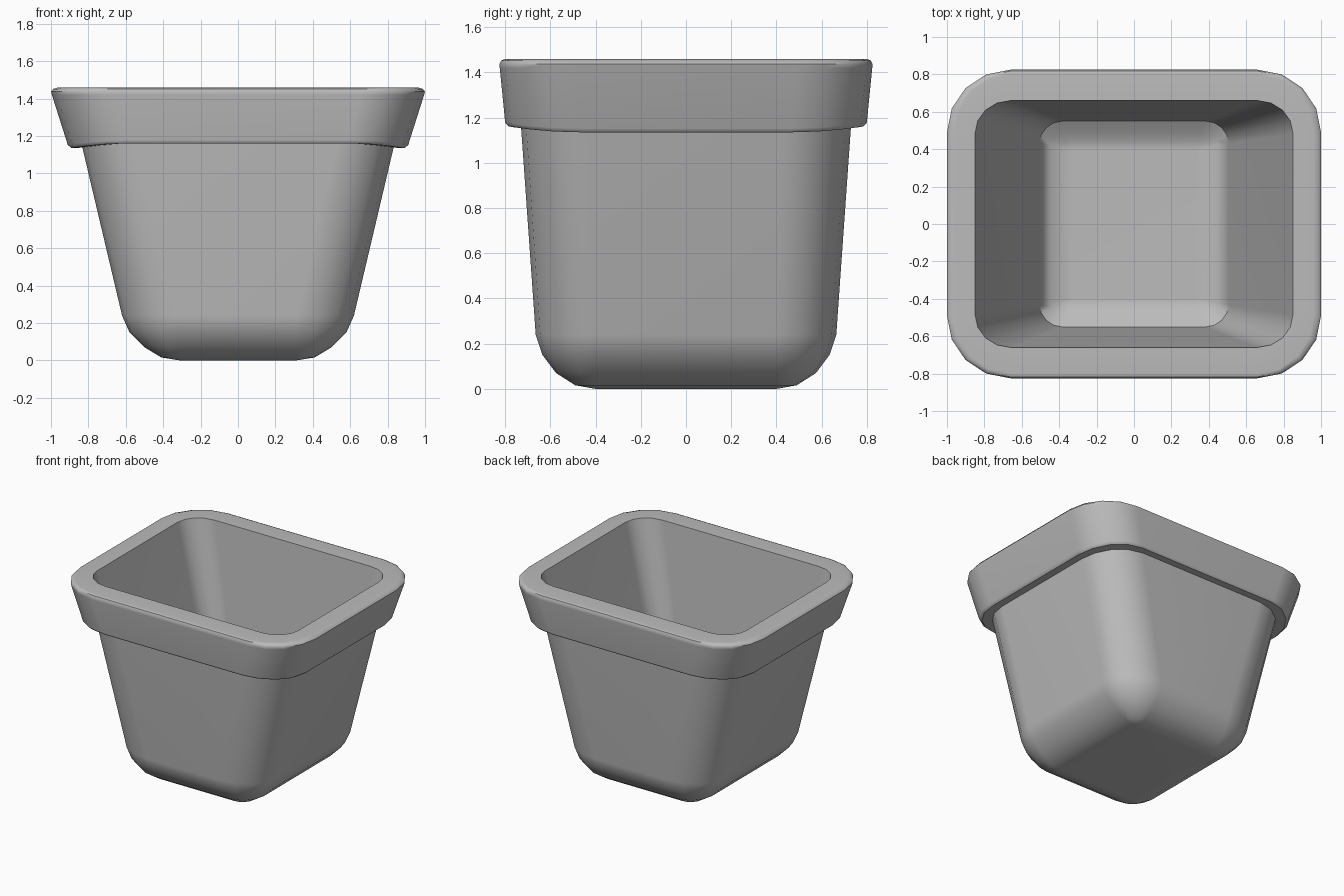
import bpy
import bmesh
from math import sin, cos, pi

if "Cube" in bpy.data.objects:
    bpy.data.objects.remove(bpy.data.objects["Cube"], do_unlink=True)

CORNER_STEPS = 4

# One flat grey for the whole pot
grey = bpy.data.materials.new("plain grey")
grey.use_nodes = True
colour = (0.5, 0.5, 0.5, 1)
grey.diffuse_color = colour
grey.node_tree.nodes["Principled BSDF"].inputs["Base Color"].default_value = colour


def rounded_ring(bm, half_x, half_y, core_x, core_y, z, tilt=0):
    """Ring of a rounded rectangle; core is where the straight sides end.
    Tilt lifts the front and back and lowers the sides."""
    ring = []
    for quarter in range(4):
        sx = 1 if quarter in (0, 3) else -1
        sy = 1 if quarter in (0, 1) else -1
        for i in range(CORNER_STEPS + 1):
            a = (quarter + i / CORNER_STEPS) * pi / 2
            x = sx * core_x + (half_x - core_x) * cos(a)
            y = sy * core_y + (half_y - core_y) * sin(a)
            ring.append(bm.verts.new((x, y, z - tilt * cos(2 * a))))
    return ring


def loft(name, sections):
    bm = bmesh.new()
    rings = [rounded_ring(bm, *s) for s in sections]
    for low, high in zip(rings, rings[1:]):
        for i in range(len(low)):
            j = (i + 1) % len(low)
            bm.faces.new((low[i], low[j], high[j], high[i]))
    bm.faces.new(rings[0][::-1])
    bm.faces.new(rings[-1])
    bmesh.ops.remove_doubles(bm, verts=bm.verts, dist=0.0005)
    bmesh.ops.recalc_face_normals(bm, faces=bm.faces)
    mesh = bpy.data.meshes.new(name)
    bm.to_mesh(mesh)
    bm.free()
    mesh.materials.append(grey)
    obj = bpy.data.objects.new(name, mesh)
    bpy.context.collection.objects.link(obj)
    bpy.ops.object.select_all(action="DESELECT")
    obj.select_set(True)
    bpy.context.view_layer.objects.active = obj
    bpy.ops.object.shade_smooth_by_angle(angle=0.7)
    weighted = obj.modifiers.new("even shading", "WEIGHTED_NORMAL")
    weighted.keep_sharp = True
    return obj


# Rounded base
base = [
    (0.31, 0.40, 0.31, 0.40, 0.0),
    (0.41, 0.49, 0.31, 0.40, 0.016),
    (0.50, 0.575, 0.31, 0.40, 0.07),
    (0.58, 0.635, 0.31, 0.40, 0.15),
    (0.62, 0.665, 0.31, 0.40, 0.24),
]
# Outer wall up to the lip, then the flared rim
rim = [
    (0.832, 0.73, 0.53, 0.43, 1.15, 0.012),
    (0.89, 0.785, 0.58, 0.46, 1.148, 0.013),
    (0.91, 0.80, 0.59, 0.465, 1.165, 0.013),
    (0.995, 0.824, 0.66, 0.49, 1.42),
    (1.0, 0.825, 0.66, 0.49, 1.437),
    (0.988, 0.818, 0.66, 0.49, 1.452),
    (0.96, 0.80, 0.66, 0.49, 1.46),
]
# Inner wall and softly dished floor
inside = [
    (0.85, 0.66, 0.66, 0.485, 1.46),
    (0.505, 0.55, 0.385, 0.43, 0.13),
    (0.45, 0.49, 0.36, 0.42, 0.09),
    (0.39, 0.44, 0.34, 0.41, 0.068),
    (0.33, 0.40, 0.33, 0.40, 0.06),
]
loft("planter_pot", base + rim + inside)
